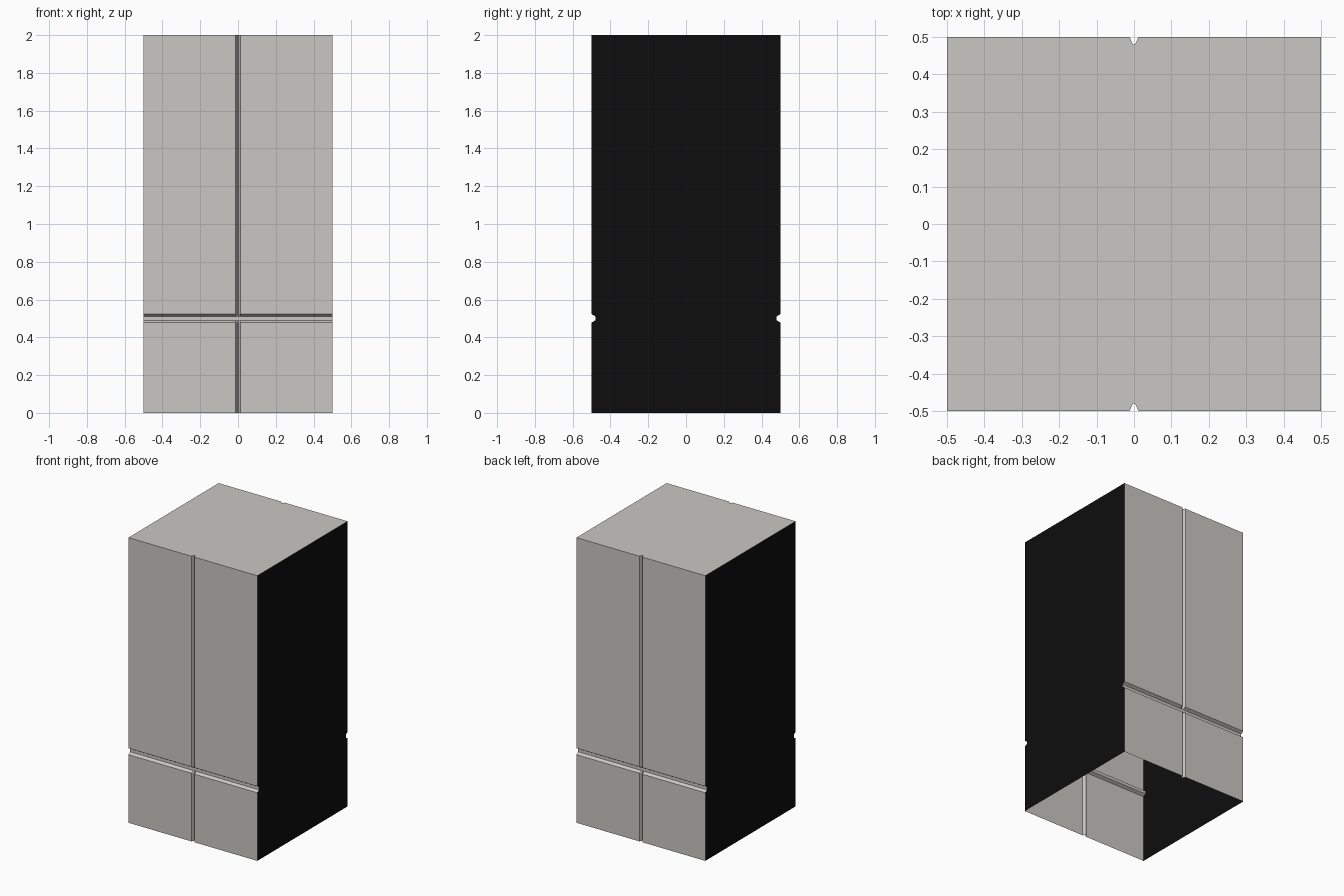
import bpy, bmesh

if "Cube" in bpy.data.objects:
    bpy.data.objects.remove(bpy.data.objects["Cube"])


def material(name, rgb):
    m = bpy.data.materials.new(name)
    m.diffuse_color = (*rgb, 1)
    m.use_nodes = True
    m.node_tree.nodes["Principled BSDF"].inputs["Base Color"].default_value = m.diffuse_color
    return m


grey = material("warm grey", (0.585, 0.575, 0.54))
black = material("black", (0.004, 0.004, 0.004))

# Groove cross-sections: (position, depth) along each axis
D = 0.02
XS = [(-0.5, 0), (-0.012, 0), (-0.003, D), (0.003, D), (0.012, 0), (0.5, 0)]
ZS = [(0, 0), (0.478, 0), (0.49, D), (0.511, D), (0.523, 0), (2, 0)]

bm = bmesh.new()


def grooved_face(side):
    """Panel at y = side * 0.5 with crossing grooves; returns its vertex grid."""
    g = [[bm.verts.new((x, side * (0.5 - max(dx, dz)), z)) for z, dz in ZS]
         for x, dx in XS]
    for i in range(len(XS) - 1):
        for j in range(len(ZS) - 1):
            bm.faces.new((g[i][j], g[i + 1][j], g[i + 1][j + 1], g[i][j + 1]))
    return g


front = grooved_face(-1)
back = grooved_face(1)

# Top cap, notched by the vertical grooves (the underside is open)
bm.faces.new([c[-1] for c in front] + [c[-1] for c in reversed(back)])

# Black side walls, notched by the horizontal grooves
for i in (0, -1):
    f = bm.faces.new(front[i] + back[i][::-1])
    f.material_index = 1

bmesh.ops.recalc_face_normals(bm, faces=bm.faces)
bm.normal_update()
# Make sure the open shell faces outwards
if any(f.normal.z < 0 for f in bm.faces if f.calc_center_median().z > 1.99):
    bmesh.ops.reverse_faces(bm, faces=bm.faces)

mesh = bpy.data.meshes.new("grooved_block")
bm.to_mesh(mesh)
bm.free()
mesh.materials.append(grey)
mesh.materials.append(black)
bpy.context.collection.objects.link(bpy.data.objects.new("grooved_block", mesh))
